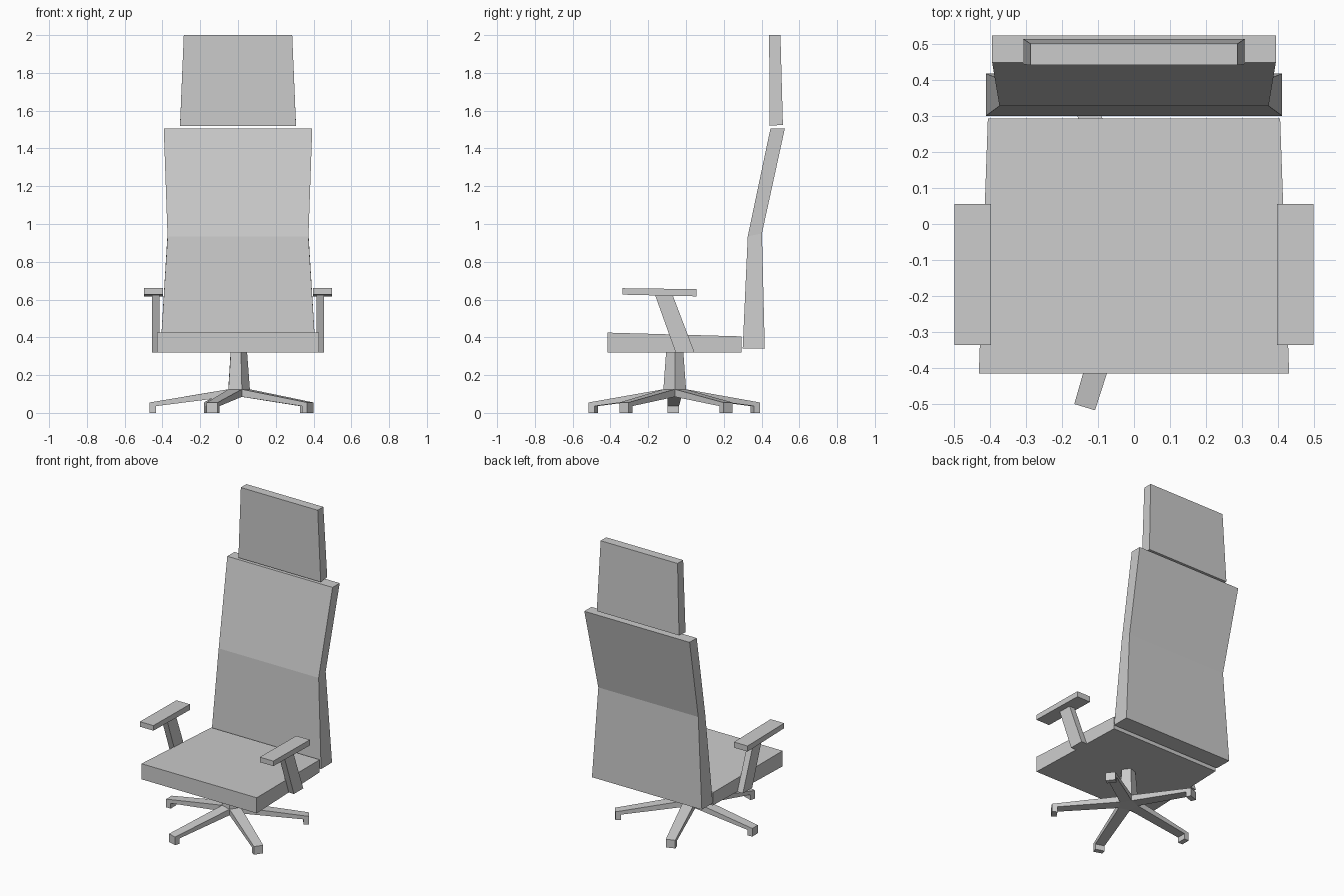
import bpy, bmesh
from math import cos, sin, radians
from mathutils import Vector

if "Cube" in bpy.data.objects:
    bpy.data.objects.remove(bpy.data.objects["Cube"])


def loft(name, rings):
    """Closed solid skinned through rings of equal point count."""
    bm = bmesh.new()
    loops = [[bm.verts.new(p) for p in ring] for ring in rings]
    n = len(loops[0])
    for a, b in zip(loops, loops[1:]):
        for i in range(n):
            j = (i + 1) % n
            bm.faces.new((a[i], a[j], b[j], b[i]))
    bm.faces.new(loops[0])
    bm.faces.new(loops[-1])
    bmesh.ops.recalc_face_normals(bm, faces=bm.faces)
    mesh = bpy.data.meshes.new(name)
    bm.to_mesh(mesh)
    bm.free()
    obj = bpy.data.objects.new(name, mesh)
    bpy.context.collection.objects.link(obj)
    return obj


def slab(hw, y0, y1, z0, z1):
    """Horizontal ring: half width, front y/z, back y/z."""
    return [(-hw, y0, z0), (hw, y0, z0), (hw, y1, z1), (-hw, y1, z1)]


def side_plate(name, x0, x1, outline):
    """Extrude a (y, z) outline between two x positions."""
    return loft(name, [[(x, y, z) for y, z in outline] for x in (x0, x1)])


# Seat cushion, wider and slightly higher at the front
loft("seat", [
    [(-0.43, -0.415, 0.32), (0.43, -0.415, 0.32), (0.43, -0.415, 0.425), (-0.43, -0.415, 0.425)],
    [(-0.405, 0.293, 0.32), (0.405, 0.293, 0.32), (0.405, 0.293, 0.405), (-0.405, 0.293, 0.405)],
])

# Bent backrest
loft("backrest", [
    slab(0.41, 0.30, 0.417, 0.34, 0.34),
    slab(0.373, 0.327, 0.402, 0.935, 0.95),
    slab(0.393, 0.447, 0.523, 1.505, 1.505),
])

# Headrest
loft("headrest", [
    slab(0.307, 0.443, 0.513, 1.52, 1.525),
    slab(0.287, 0.440, 0.500, 2.0, 2.0),
])

# Armrests: flat pads on leaning posts
for label, s in (("left", -1), ("right", 1)):
    side_plate(label + "_arm_pad", s * 0.397, s * 0.498,
               [(-0.335, 0.626), (0.055, 0.617), (0.055, 0.655), (-0.335, 0.66)])
    side_plate(label + "_arm_post", s * 0.415, s * 0.456,
               [(-0.055, 0.32), (0.045, 0.32), (-0.07, 0.622), (-0.163, 0.622)])

# Five-sided tapered column
CENTRE = Vector((0, -0.06, 0))
FIRST = -107


def pentagon(r, z):
    return [CENTRE + Vector((r * cos(radians(FIRST + 36 + 72 * i)),
                             r * sin(radians(FIRST + 36 + 72 * i)), z)) for i in range(5)]


loft("column", [pentagon(0.063, 0.085), pentagon(0.063, 0.125), pentagon(0.048, 0.322)])

# Star base: five sloping legs with small feet
LEG = [(0.051, 0.125), (0.468, 0.055), (0.468, 0), (0.434, 0), (0.434, 0.036), (0.051, 0.085)]
for i in range(5):
    a = radians(FIRST + 72 * i)
    out, across = Vector((cos(a), sin(a), 0)), Vector((-sin(a), cos(a), 0))
    rings = []
    for s in (-1, 1):
        rings.append([CENTRE + out * r + across * s * (0.037 - 0.007 * (r - 0.051) / 0.417)
                      + Vector((0, 0, z)) for r, z in LEG])
    loft("base_leg_%d" % (i + 1), rings)
